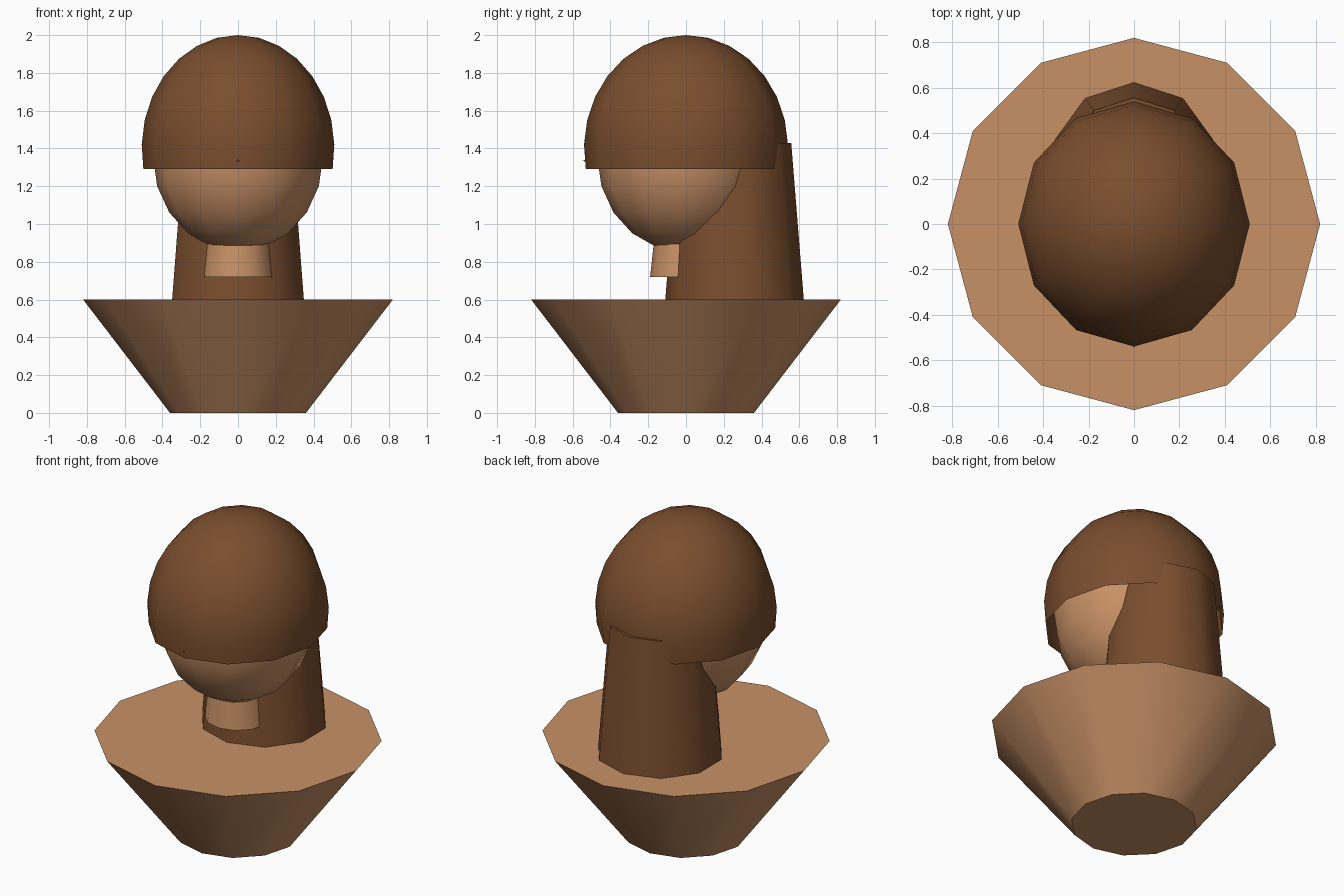
import bpy, math

if "Cube" in bpy.data.objects:
    bpy.data.objects.remove(bpy.data.objects["Cube"])


def material(name, rgb):
    m = bpy.data.materials.new(name)
    m.diffuse_color = (*rgb, 1)
    m.use_nodes = True
    m.node_tree.nodes["Principled BSDF"].inputs["Base Color"].default_value = m.diffuse_color
    return m


skin = material("tan_skin", (0.578, 0.283, 0.133))
hair = material("brown_hair", (0.195, 0.076, 0.027))


def revolve(name, mat, profile, sides, center=(0, 0), y_scale=1.0, smooth=45):
    """Revolve (radius, z) points, bottom to top; radius 0 is a pole.
    A profile without end poles stays open unless its ends are capped below."""
    verts, rings, faces = [], [], []
    for r, z in profile:
        n = 1 if r == 0 else sides
        rings.append([len(verts) + i for i in range(n)])
        for i in range(n):
            a = math.pi / 2 + 2 * math.pi * i / sides
            verts.append((center[0] + r * math.cos(a),
                          center[1] + r * y_scale * math.sin(a), z))
    for lo, hi in zip(rings, rings[1:]):
        for i in range(sides):
            j = (i + 1) % sides
            if len(lo) == 1:
                faces.append((lo[0], hi[j], hi[i]))
            elif len(hi) == 1:
                faces.append((lo[i], lo[j], hi[0]))
            else:
                faces.append((lo[i], lo[j], hi[j], hi[i]))
    if len(profile) == 2:  # tapered cylinder: close both ends
        faces += [tuple(reversed(rings[0])), tuple(rings[1])]
    mesh = bpy.data.meshes.new(name)
    mesh.from_pydata(verts, [], faces)
    mesh.materials.append(mat)
    ob = bpy.data.objects.new(name, mesh)
    bpy.context.collection.objects.link(ob)
    bpy.ops.object.select_all(action='DESELECT')
    ob.select_set(True)
    bpy.context.view_layer.objects.active = ob
    bpy.ops.object.shade_smooth_by_angle(angle=math.radians(smooth))
    return ob


def arc(rx, rz, cz, end_deg, steps):
    """Ellipse profile from end_deg (measured from the top pole) up to the pole."""
    pts = []
    for i in range(steps, -1, -1):
        t = math.radians(end_deg) * i / steps
        r = rx * math.sin(t)
        pts.append((r if r > 1e-6 else 0, cz + rz * math.cos(t)))
    return pts


# Shoulders: flaring bust
revolve("bust", skin, [(0.36, 0), (0.82, 0.6)], 12)

# Neck, reaching up into the head
revolve("neck", skin, [(0.19, 0.72), (0.165, 0.95)], 12)

# Head
revolve("head", skin, arc(0.45, 0.5, 1.355, 180, 10), 12, (0, -0.02))

# Hair cap, open underneath
revolve("hair_cap", hair, arc(0.51, 0.598, 1.402, 100.8, 8), 12,
        y_scale=0.54 / 0.51)

# Long hair falling behind the head
revolve("back_hair", hair, [(0.367, 0.595), (0.30, 1.43)], 10, (0, 0.257))

# Small nose whose tip just clears the fringe
bpy.ops.mesh.primitive_cone_add(vertices=6, radius1=0.04, depth=0.1,
                                location=(0, -0.497, 1.335),
                                rotation=(math.pi / 2, 0, 0))
nose = bpy.context.object
nose.name = "nose"
nose.data.materials.append(skin)
